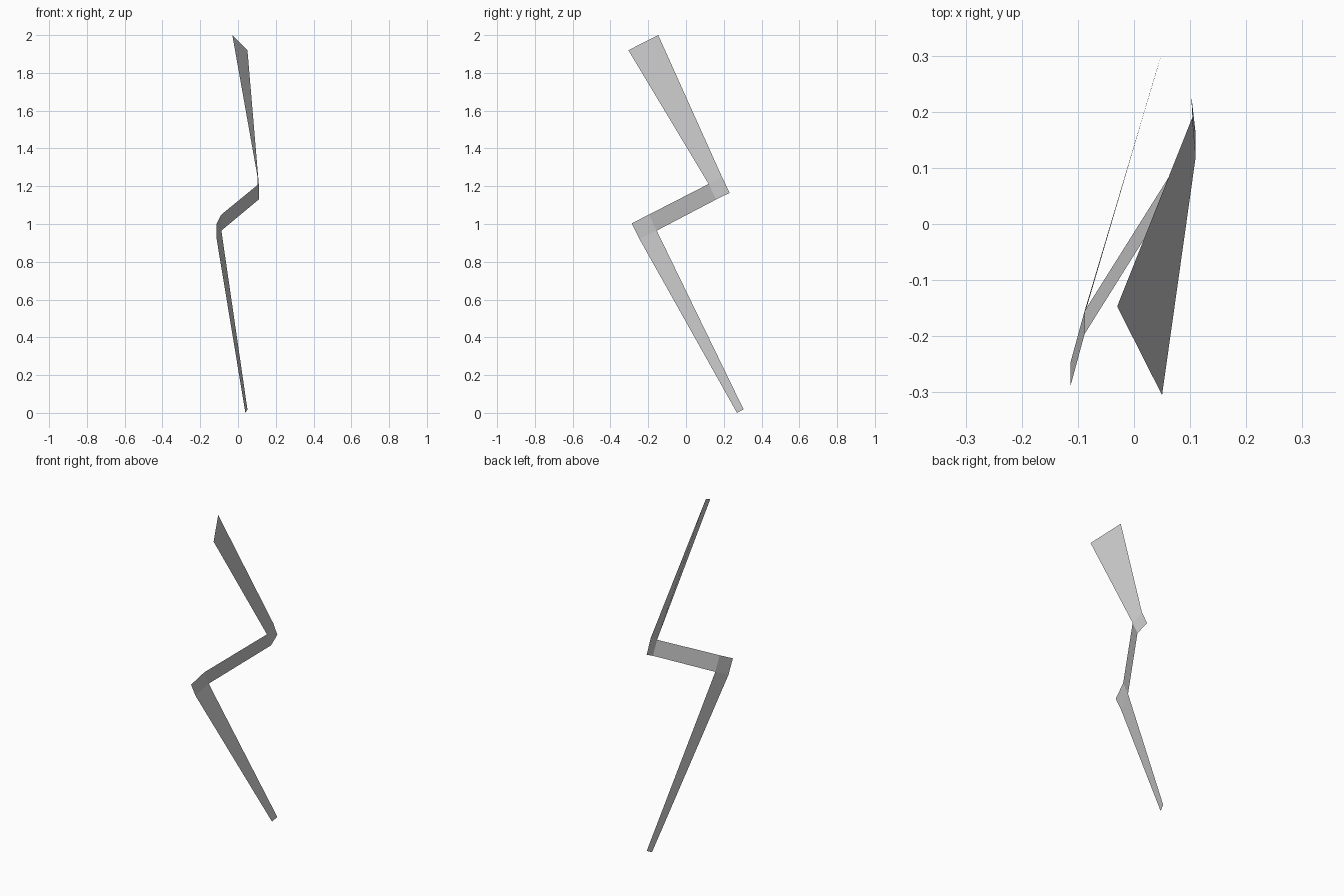
import bpy

if "Cube" in bpy.data.objects:
    bpy.data.objects.remove(bpy.data.objects["Cube"])

# Outline points of the folded ribbon, from tip to foot
points = {
    "top_back": (-0.03, -0.147, 2.0), "top_front": (0.05, -0.305, 1.92),
    "up_inner": (0.11, 0.12, 1.212), "up_outer": (0.104, 0.19, 1.25),
    "up_tip": (0.102, 0.231, 1.165), "up_under": (0.11, 0.16, 1.13),
    "low_over": (-0.088, -0.196, 1.05), "low_inner": (-0.088, -0.155, 0.965),
    "low_tip": (-0.113, -0.288, 1.003), "low_outer": (-0.113, -0.246, 0.92),
    "foot_front": (0.039, 0.27, 0.0), "foot_back": (0.05, 0.305, 0.018),
}
# Flat panels: top blade, upper fold, middle bar, lower fold, bottom blade
panels = [
    ("top_back", "top_front", "up_inner", "up_outer"),
    ("up_outer", "up_inner", "up_under", "up_tip"),
    ("up_inner", "low_over", "low_inner", "up_under"),
    ("low_over", "low_tip", "low_outer", "low_inner"),
    ("low_inner", "low_outer", "foot_front", "foot_back"),
]

names = list(points)
mesh = bpy.data.meshes.new("lightning_bolt")
mesh.from_pydata(list(points.values()), [],
                 [[names.index(n) for n in panel] for panel in panels])
mesh.update()
bolt = bpy.data.objects.new("lightning_bolt", mesh)
bpy.context.collection.objects.link(bolt)
